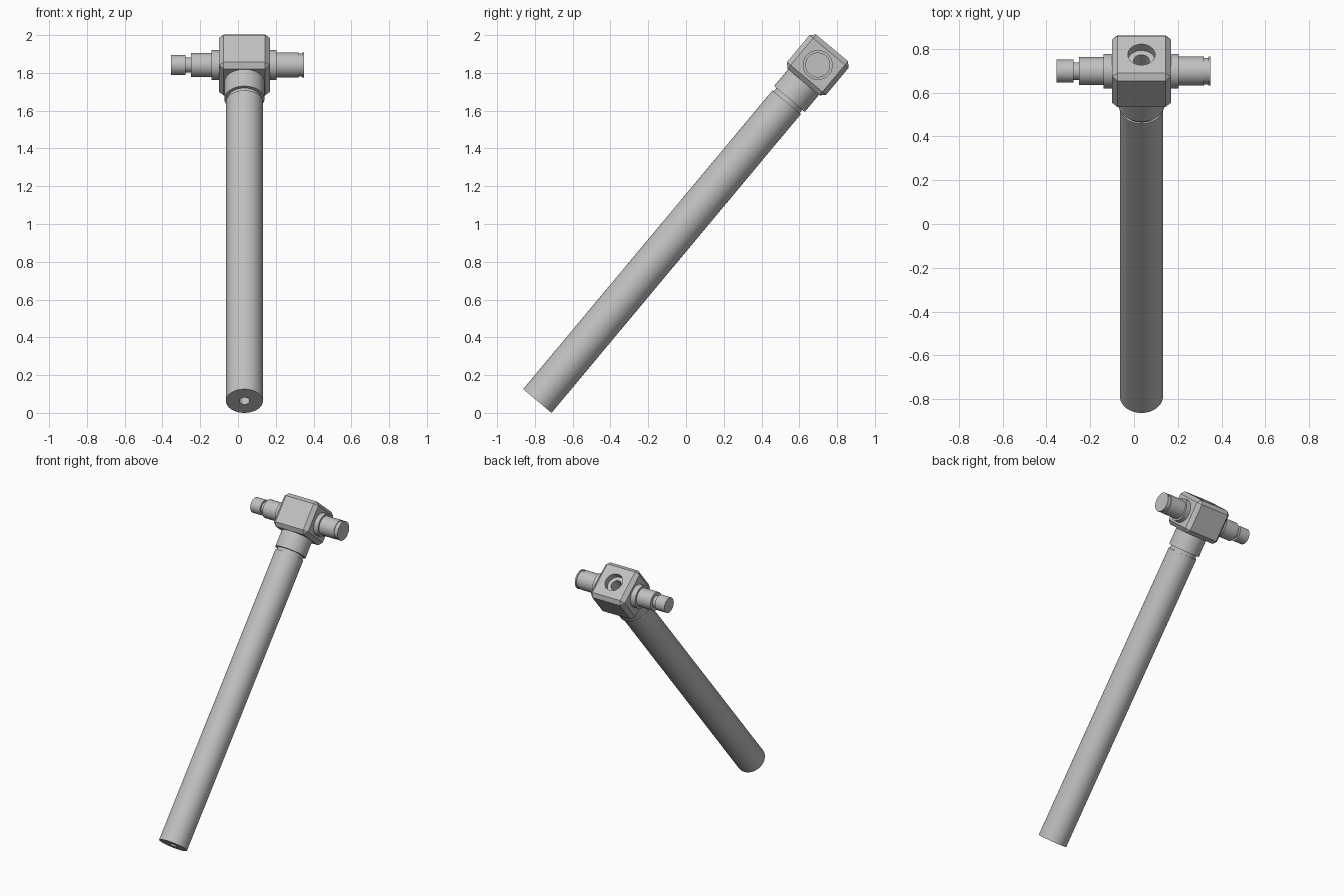
import bpy, bmesh, math
from mathutils import Matrix

if "Cube" in bpy.data.objects:
    bpy.data.objects.remove(bpy.data.objects["Cube"], do_unlink=True)

# Single grey metal
metal = bpy.data.materials.new("grey metal")
metal.use_nodes = True
GREY = (0.53, 0.53, 0.53, 1)
metal.diffuse_color = GREY
metal.node_tree.nodes["Principled BSDF"].inputs["Base Color"].default_value = GREY

# The whole tool leans back, with the handle's foot as pivot
CENTRE_X = 0.034
HEAD_U = 2.317
TILT = Matrix.Translation((CENTRE_X, -0.787, 0.063)) @ Matrix.Rotation(math.radians(-39.85), 4, "X")
ALONG_X = Matrix.Translation((-CENTRE_X, 0, HEAD_U)) @ Matrix.Rotation(math.radians(90), 4, "Y")


def finish(name, bm, matrix):
    bmesh.ops.recalc_face_normals(bm, faces=bm.faces[:])
    bm.transform(matrix)
    mesh = bpy.data.meshes.new(name)
    bm.to_mesh(mesh)
    bm.free()
    mesh.materials.append(metal)
    obj = bpy.data.objects.new(name, mesh)
    bpy.context.collection.objects.link(obj)
    return obj


def smooth(obj):
    bpy.ops.object.select_all(action="DESELECT")
    obj.select_set(True)
    bpy.context.view_layer.objects.active = obj
    bpy.ops.object.shade_smooth_by_angle(angle=math.radians(25))


def lathe(name, profile, matrix=TILT, sides=64):
    """Turn a (radius, height) profile around local z."""
    bm = bmesh.new()
    rings = []
    for r, h in profile:
        angles = [math.tau * i / sides for i in range(sides)]
        rings.append([bm.verts.new((r * math.cos(a), r * math.sin(a), h)) for a in angles])
    for low, high in zip(rings, rings[1:]):
        for i in range(sides):
            j = (i + 1) % sides
            bm.faces.new((low[i], low[j], high[j], high[i]))
    bmesh.ops.remove_doubles(bm, verts=bm.verts[:], dist=1e-5)
    obj = finish(name, bm, matrix)
    smooth(obj)
    return obj


# Handle with a blind bore in the foot, a groove and a wider collar
lathe("handle", [(0, 0.3), (0.028, 0.3), (0.028, 0), (0.098, 0), (0.098, 2.06),
                 (0.09, 2.06), (0.09, 2.083), (0.106, 2.083), (0.106, 2.21), (0, 2.21)])

# Chamfered head block
bm = bmesh.new()
bmesh.ops.create_cube(bm, size=1)
bmesh.ops.scale(bm, vec=(0.27, 0.27, 0.236), verts=bm.verts[:])
bmesh.ops.bevel(bm, geom=bm.edges[:], offset=0.025, segments=1, affect="EDGES")
head = finish("head_block", bm, TILT @ Matrix.Translation((0, 0, HEAD_U)))

# Stepped hole in the end of the head
cutter = lathe("hole_cutter", [(0, 2.29), (0.036, 2.29), (0.036, 2.39),
                               (0.062, 2.39), (0.062, 2.5), (0, 2.5)])
cutter.hide_render = True
cut = head.modifiers.new("hole", "BOOLEAN")
cut.operation = "DIFFERENCE"
cut.solver = "EXACT"
cut.object = cutter
bpy.context.view_layer.objects.active = head
bpy.ops.object.modifier_apply(modifier=cut.name)
bpy.data.objects.remove(cutter, do_unlink=True)
smooth(head)

# Side fittings, measured along x
lathe("right_fitting", [(0, -0.09), (0.079, -0.09), (0.079, -0.139), (0.064, -0.139),
                        (0.064, -0.25), (0.04, -0.25), (0.04, -0.277), (0.053, -0.277),
                        (0.053, -0.354), (0, -0.354)], TILT @ ALONG_X)
lathe("left_fitting", [(0, 0.157), (0.079, 0.157), (0.079, 0.203), (0.066, 0.203),
                       (0.066, 0.32), (0.061, 0.32), (0.061, 0.34), (0.066, 0.34),
                       (0.066, 0.35), (0, 0.35)], TILT @ ALONG_X)
